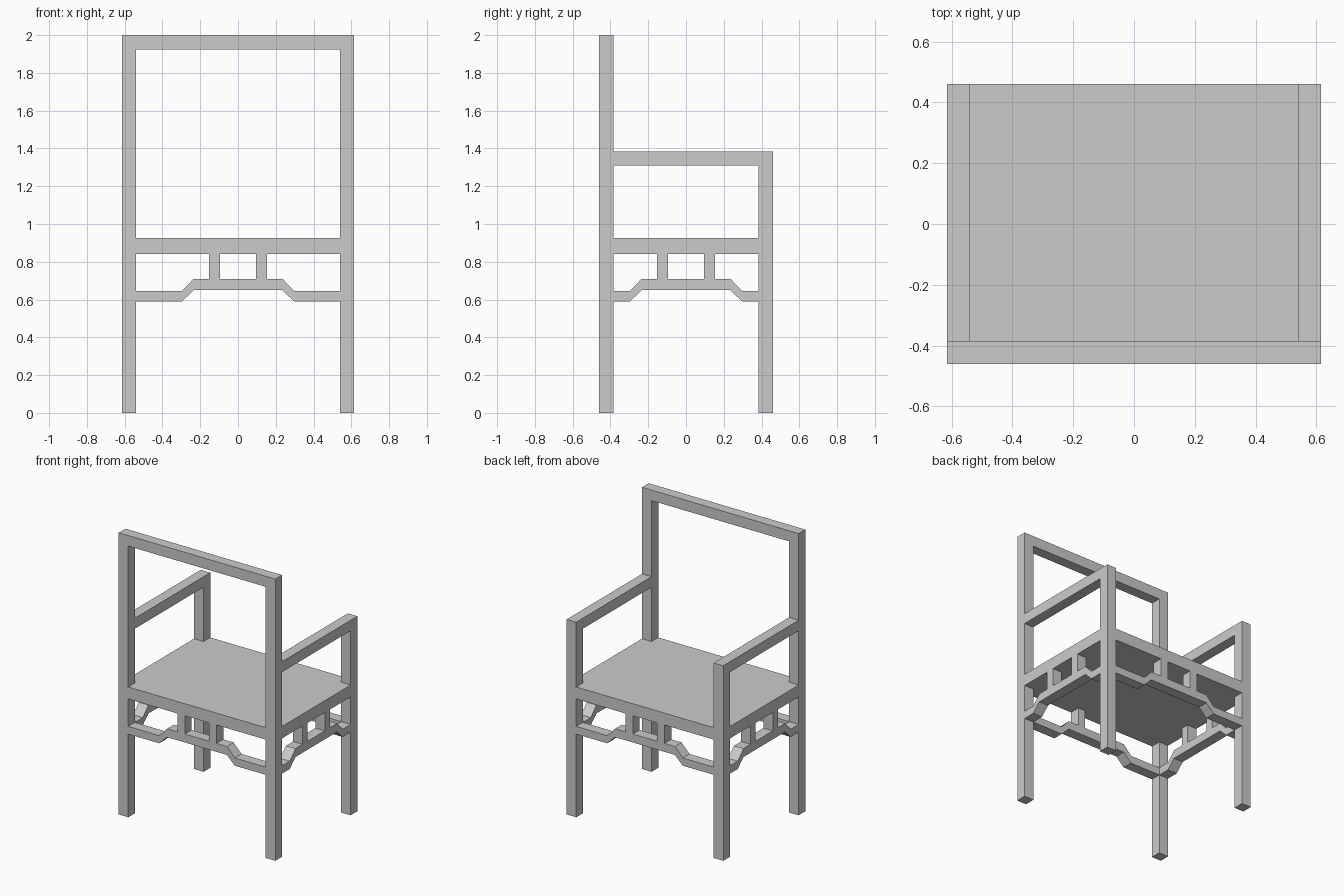
import bpy, bmesh
from mathutils import Vector

if "Cube" in bpy.data.objects:
    bpy.data.objects.remove(bpy.data.objects["Cube"])

HX, HY, T = 0.615, 0.46, 0.075   # half width, half depth, post thickness


def box(name, lo, hi):
    bm = bmesh.new()
    bmesh.ops.create_cube(bm, size=1)
    for v in bm.verts:
        v.co = Vector([lo[i] + (v.co[i] + 0.5) * (hi[i] - lo[i]) for i in range(3)])
    return finish(name, bm)


def finish(name, bm):
    bmesh.ops.recalc_face_normals(bm, faces=bm.faces[:])
    me = bpy.data.meshes.new(name)
    bm.to_mesh(me)
    bm.free()
    ob = bpy.data.objects.new(name, me)
    bpy.context.collection.objects.link(ob)
    return ob


def stretcher(name, half, place):
    """Humped rail: profile in (u, z), extruded inward by the post thickness."""
    low = [(-half, .59), (-.297, .59), (-.235, .65), (.235, .65), (.297, .59), (half, .59)]
    top = [(-half, .645), (-.297, .645), (-.235, .71), (.235, .71), (.297, .645), (half, .645)]
    bm = bmesh.new()
    face = bm.faces.new([bm.verts.new(place(u, 0, z)) for u, z in low + top[::-1]])
    ext = bmesh.ops.extrude_face_region(bm, geom=[face], use_keep_orig=True)
    shift = place(0, T, 0) - place(0, 0, 0)
    for v in ext["geom"]:
        if isinstance(v, bmesh.types.BMVert):
            v.co += shift
    return finish(name, bm)


# Seat
box("seat", (-HX, -HY, .84), (HX, HY, .925))

# Posts and arms on both sides
for s, side in ((-1, "left"), (1, "right")):
    x0, x1 = sorted((s * HX, s * (HX - T)))
    for y0, h, label in ((-HY, 2 - T, "back_post"), (HY - T, 1.385 - T, "arm_post")):
        box(f"{side}_{label}_lower", (x0, y0, 0), (x1, y0 + T, .84))
        box(f"{side}_{label}_upper", (x0, y0, .925), (x1, y0 + T, h))
    box(f"{side}_arm", (x0, -HY + T, 1.385 - T), (x1, HY, 1.385))

# Back top rail
box("back_top_rail", (-HX, -HY, 2 - T), (HX, -HY + T, 2))

# Humped stretchers and their short struts on all four sides
for s in (-1, 1):
    sides = (
        (f"x_stretcher_{s}", HX - T, lambda u, d, z: Vector((u, s * (HY - d), z))),
        (f"y_stretcher_{s}", HY - T, lambda u, d, z: Vector((s * (HX - d), u, z))),
    )
    for name, half, place in sides:
        stretcher(name, half, place)
        for c in (-.125, .125):
            a, b = place(c - .029, 0, .71), place(c + .029, T, .84)
            box(name + "_strut", [min(p) for p in zip(a, b)], [max(p) for p in zip(a, b)])
